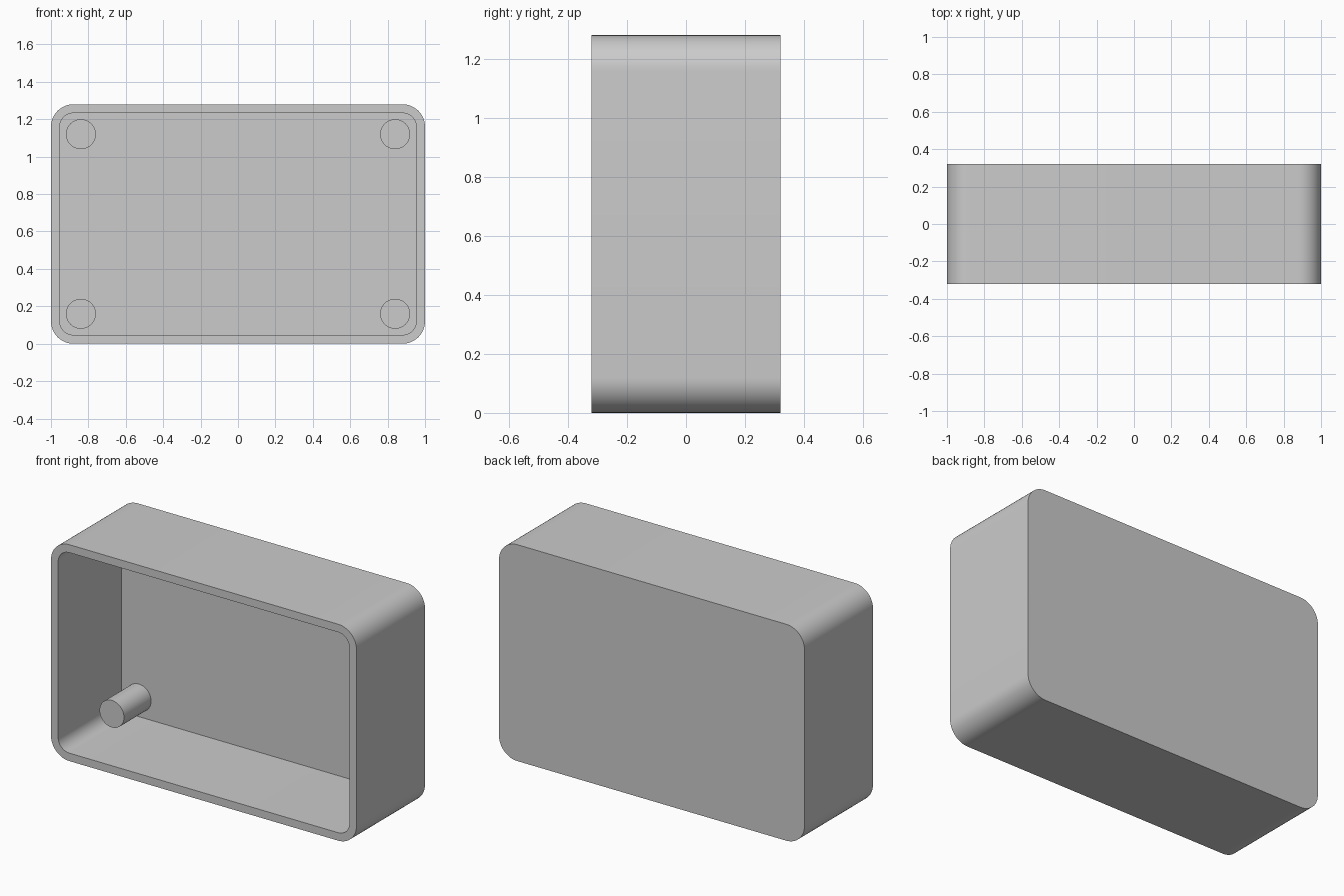
import bpy, bmesh, math

if "Cube" in bpy.data.objects:
    bpy.data.objects.remove(bpy.data.objects["Cube"])

W, H, D = 2.0, 1.28, 0.64      # overall size
WALL, RADIUS = 0.047, 0.12
FLOOR_Y = D / 2 - WALL
SEG = 12


def rounded_ring(bm, inset, y):
    """Rounded-rectangle ring of vertices in the XZ plane."""
    r = RADIUS - inset
    cx, cz = W / 2 - RADIUS, H / 2 - RADIUS
    ring = []
    for i, (sx, sz) in enumerate([(1, 1), (-1, 1), (-1, -1), (1, -1)]):
        for k in range(SEG + 1):
            a = math.radians(90 * (i + k / SEG))
            ring.append(bm.verts.new((sx * cx + r * math.cos(a), y,
                                      H / 2 + sz * cz + r * math.sin(a))))
    return ring


def smooth(obj):
    bpy.ops.object.select_all(action='DESELECT')
    obj.select_set(True)
    bpy.context.view_layer.objects.active = obj
    bpy.ops.object.shade_smooth_by_angle(angle=math.radians(30))


# Open tray: back face, outer wall, front rim, inner wall, inner floor
bm = bmesh.new()
rings = [rounded_ring(bm, inset, y) for inset, y in
         [(0, D / 2), (0, -D / 2), (WALL, -D / 2), (WALL, FLOOR_Y)]]
for a, b in zip(rings, rings[1:]):
    for i in range(len(a)):
        j = (i + 1) % len(a)
        bm.faces.new((a[i], a[j], b[j], b[i]))
bm.faces.new(rings[0])
bm.faces.new(rings[-1])
bmesh.ops.recalc_face_normals(bm, faces=bm.faces)
mesh = bpy.data.meshes.new("case_shell")
bm.to_mesh(mesh)
bm.free()
shell = bpy.data.objects.new("case_shell", mesh)
bpy.context.collection.objects.link(shell)
smooth(shell)

# Four mounting posts standing on the inner floor
POST_FRONT, POST_BACK = 0.02, FLOOR_Y + 0.01
for sx, side in ((-1, "left"), (1, "right")):
    for z, level in ((0.16, "lower"), (H - 0.16, "upper")):
        bpy.ops.mesh.primitive_cylinder_add(
            vertices=48, radius=0.08, depth=POST_BACK - POST_FRONT,
            location=(sx * 0.84, (POST_FRONT + POST_BACK) / 2, z),
            rotation=(math.pi / 2, 0, 0))
        post = bpy.context.object
        post.name = f"mounting_post_{level}_{side}"
        smooth(post)
